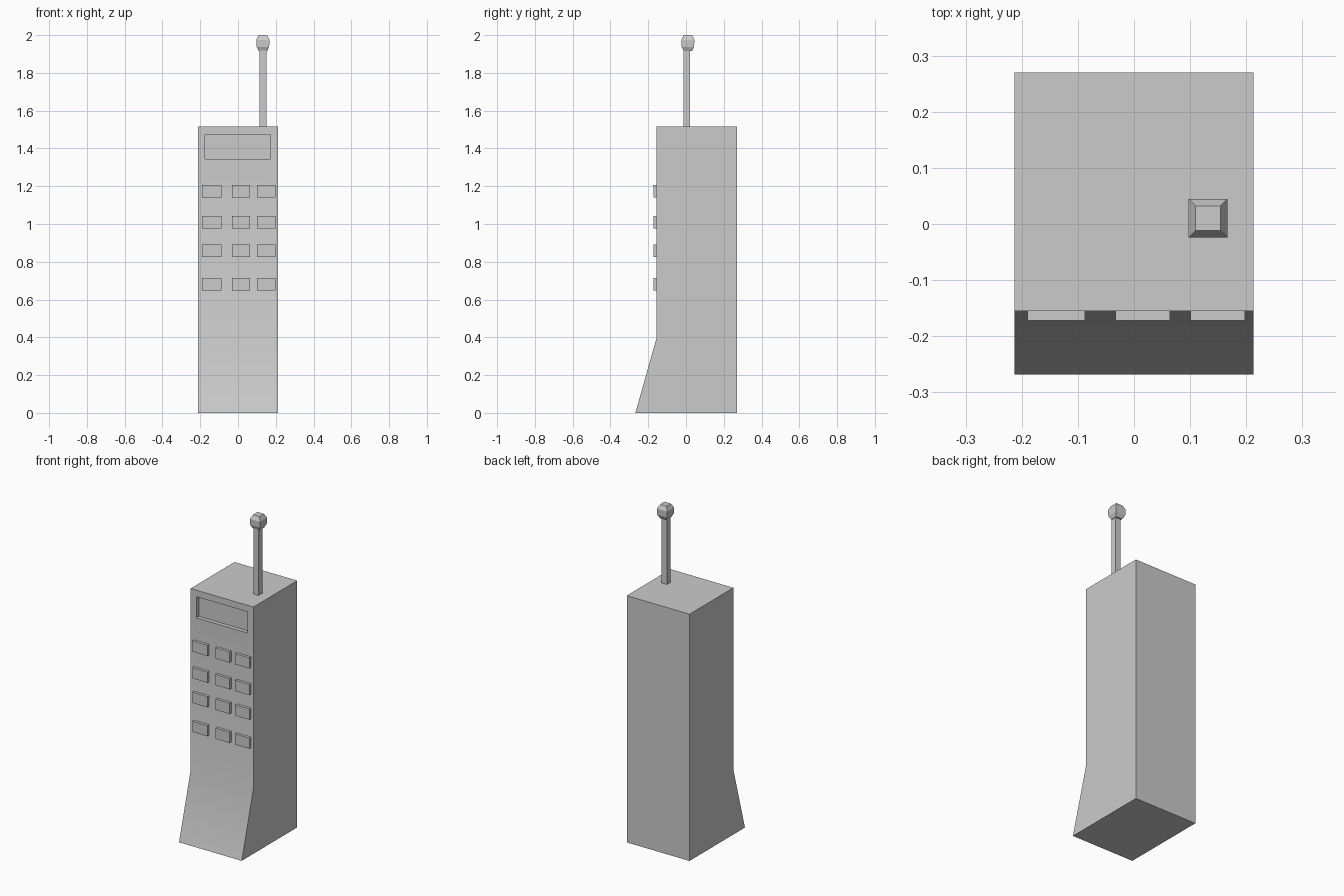
import bpy, bmesh, math

if "Cube" in bpy.data.objects:
    bpy.data.objects.remove(bpy.data.objects["Cube"])


def finish(name, bm, smooth=False):
    bmesh.ops.recalc_face_normals(bm, faces=bm.faces)
    mesh = bpy.data.meshes.new(name)
    bm.to_mesh(mesh)
    bm.free()
    ob = bpy.data.objects.new(name, mesh)
    bpy.context.collection.objects.link(ob)
    if smooth:
        for p in mesh.polygons:
            p.use_smooth = True
        mesh.set_sharp_from_angle(angle=math.radians(30))
    return ob


def square_stack(name, cx, cy, rings, smooth=False):
    """Square rings (z, half width) joined from bottom to top."""
    bm = bmesh.new()
    loops = [[bm.verts.new((cx + sx * h, cy + sy * h, z))
              for sx, sy in ((-1, -1), (1, -1), (1, 1), (-1, 1))]
             for z, h in rings]
    for a, b in zip(loops, loops[1:]):
        for i in range(4):
            j = (i + 1) % 4
            bm.faces.new((a[i], a[j], b[j], b[i]))
    bm.faces.new(loops[0][::-1])
    bm.faces.new(loops[-1])
    return finish(name, bm, smooth)


def box(name, x0, x1, y0, y1, z0, z1):
    bm = bmesh.new()
    bmesh.ops.create_cube(bm, size=1)
    for v in bm.verts:
        v.co = ((x0 + x1) / 2 + v.co.x * (x1 - x0),
                (y0 + y1) / 2 + v.co.y * (y1 - y0),
                (z0 + z1) / 2 + v.co.z * (z1 - z0))
    return finish(name, bm)


# Handset body: side profile extruded across the width
HALF, FRONT, TOP = 0.213, -0.155, 1.515
profile = [(-0.268, 0), (0.27, 0), (0.27, TOP), (FRONT, TOP), (FRONT, 0.40)]
bm = bmesh.new()
left = [bm.verts.new((-HALF, y, z)) for y, z in profile]
right = [bm.verts.new((HALF, y, z)) for y, z in profile]
bm.faces.new(left)
bm.faces.new(right[::-1])
walls = []
for i in range(len(profile)):
    j = (i + 1) % len(profile)
    walls.append(bm.faces.new((left[i], right[i], right[j], left[j])))
bmesh.ops.recalc_face_normals(bm, faces=bm.faces)

# Recessed screen in the upper front face
screen = walls[3]
bmesh.ops.inset_individual(bm, faces=[screen], thickness=0.03)
for v in screen.verts:
    v.co.x = -0.175 if v.co.x < 0 else 0.172
    v.co.z = 1.475 if v.co.z > 1 else 1.345
bmesh.ops.inset_individual(bm, faces=[screen], thickness=0)
for v in screen.verts:
    v.co.y = FRONT + 0.025
finish("body", bm, smooth=True)

# Keypad
columns = [(-0.19, -0.087), (-0.033, 0.064), (0.101, 0.198)]
rows = [1.14, 0.976, 0.825, 0.647]
for r, z in enumerate(rows):
    for c, (x0, x1) in enumerate(columns):
        box(f"button_{r + 1}_{c + 1}", x0, x1, -0.172, FRONT + 0.005, z, z + 0.066)

# Antenna rod and rounded tip
square_stack("antenna_rod", 0.132, 0.004, [(TOP - 0.01, 0.018), (1.93, 0.018)])
square_stack("antenna_tip", 0.132, 0.01,
             [(1.915, 0.022), (1.938, 0.033), (1.975, 0.0345), (2.0, 0.022)])
